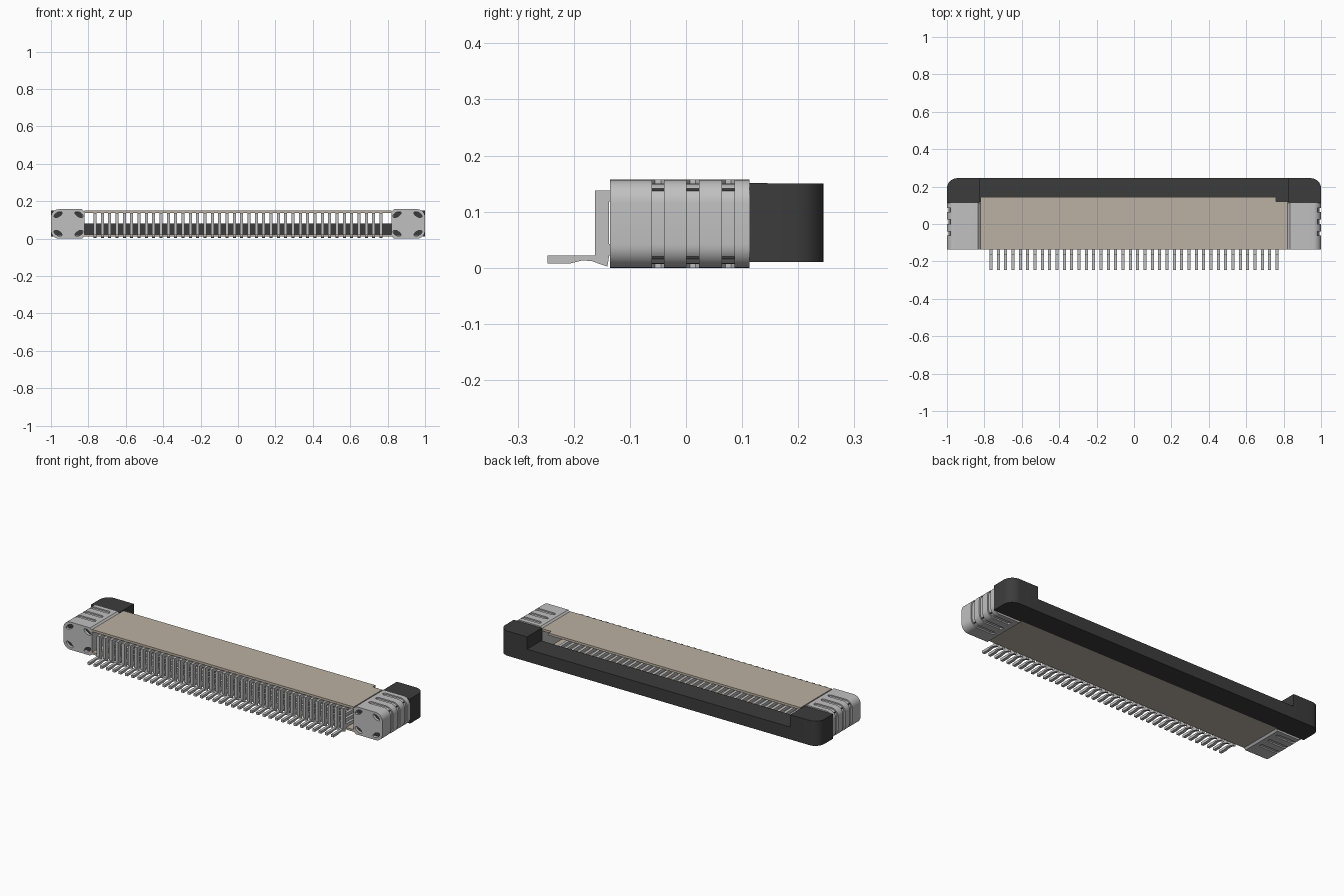
import bpy, bmesh, math
from mathutils import Matrix

old = bpy.data.objects.get("Cube")
if old:
    bpy.data.objects.remove(old)


def material(name, rgb):
    m = bpy.data.materials.new(name)
    m.use_nodes = True
    m.diffuse_color = (*rgb, 1)
    m.node_tree.nodes["Principled BSDF"].inputs["Base Color"].default_value = (*rgb, 1)
    return m


METAL = material("light grey metal", (0.53, 0.53, 0.53))
TAN = material("tan plastic", (0.50, 0.44, 0.36))
BLACK = material("black plastic", (0.045, 0.045, 0.045))


def finish(name, bm, mat, smooth=False):
    bmesh.ops.remove_doubles(bm, verts=bm.verts, dist=1e-5)
    bmesh.ops.recalc_face_normals(bm, faces=bm.faces)
    me = bpy.data.meshes.new(name)
    bm.to_mesh(me)
    bm.free()
    me.materials.append(mat)
    ob = bpy.data.objects.new(name, me)
    bpy.context.collection.objects.link(ob)
    if smooth:
        bpy.ops.object.select_all(action='DESELECT')
        ob.select_set(True)
        bpy.context.view_layer.objects.active = ob
        bpy.ops.object.shade_smooth_by_angle(angle=math.radians(30))
    return ob


def extrude(bm, points, vector):
    """Closed prism from a flat outline."""
    face = bm.faces.new([bm.verts.new(p) for p in points])
    out = bmesh.ops.extrude_face_region(bm, geom=[face], use_keep_orig=True)
    verts = [g for g in out["geom"] if isinstance(g, bmesh.types.BMVert)]
    bmesh.ops.translate(bm, verts=verts, vec=vector)


def box(bm, x0, x1, y0, y1, z0, z1):
    extrude(bm, [(x0, y0, z0), (x1, y0, z0), (x1, y1, z0), (x0, y1, z0)], (0, 0, z1 - z0))


def arc(cx, cy, r, start, end, steps=8):
    angles = [math.radians(start + (end - start) * i / steps) for i in range(steps + 1)]
    return [(cx + r * math.cos(a), cy + r * math.sin(a)) for a in angles]


# Housing: two thin plates with an open slot between them
bm = bmesh.new()
top = [(-.82, -.135), (.82, -.135), (.82, .12), (.76, .12), (.76, .145), (-.82, .145)]
extrude(bm, [(x, y, .138) for x, y in top], (0, 0, .013))
finish("housing_top_plate", bm, TAN)
bm = bmesh.new()
box(bm, -.825, .825, -.135, .118, .01, .022)
finish("housing_bottom_plate", bm, TAN)

# Slider: low bar with taller rounded ends and arms inside the caps
bm = bmesh.new()
box(bm, -.825, .825, .118, .245, .01, .08)
for s in (-1, 1):
    outline = [(.825, .113), (1, .113)] + arc(.945, .19, .055, 0, 90) + [(.825, .245)]
    extrude(bm, [(s * x, y, .01) for x, y in outline], (0, 0, .14))
    box(bm, s * .832, s * .985, -.12, .12, .016, .141)
finish("slider", bm, BLACK, True)

# Contacts: upright, soldering foot and two beams reaching into the slot
COUNT, PITCH, WIDTH = 40, .0392, .016
bm = bmesh.new()
profile = [(-.247, .008), (-.205, .008), (-.185, .013), (-.168, .012), (-.152, .006),
           (-.14, .002), (-.137, .022), (.1, .022), (.1, .034), (-.137, .042),
           (-.137, .118), (.12, .124), (.12, .138), (-.162, .138), (-.162, .022), (-.247, .022)]
first = -PITCH * (COUNT - 1) / 2 - WIDTH / 2
extrude(bm, [(first, y, z) for y, z in profile], (WIDTH, 0, 0))
pins = finish("contacts", bm, METAL)
array = pins.modifiers.new("row", 'ARRAY')
array.count = COUNT
array.use_relative_offset = False
array.use_constant_offset = True
array.constant_offset_displace = (PITCH, 0, 0)

# Metal end caps: lofted sections, with grooves wrapping the outer side
HEIGHT, RADIUS, DEPTH = .157, .042, .007


def section(x0, inset):
    d = DEPTH if inset else 0
    lower = [(.833, 0), (x0, 0), (x0, d)] + arc(1 - RADIUS, RADIUS, RADIUS - d, -90, 0)
    upper = [(x, HEIGHT - z) for x, z in reversed(lower)]
    return [(.82, .013)] + lower + upper + [(.82, HEIGHT - .013)]


stations = [(-.135, .865, False)]
for c in (-.05, .012, .075):
    stations += [(c - .011, .867, False), (c - .011, .867, True), (c - .005, .857, True),
                 (c + .005, .857, True), (c + .011, .867, True), (c + .011, .867, False)]
stations.append((.113, .865, False))

for s, side in ((1, "left"), (-1, "right")):
    bm = bmesh.new()
    loops = [[bm.verts.new((s * x, y, z)) for x, z in section(x0, g)] for y, x0, g in stations]
    for a, b in zip(loops, loops[1:]):
        for i in range(len(a)):
            j = (i + 1) % len(a)
            bm.faces.new((a[i], a[j], b[j], b[i]))
    bm.faces.new(loops[0])
    bm.faces.new(loops[-1])
    bmesh.ops.dissolve_degenerate(bm, dist=1e-5, edges=bm.edges)
    cap = finish(side + "_end_cap", bm, METAL, True)

    # Slanted openings in the corners of the front wall
    bm = bmesh.new()
    for x, tilt in ((.962, -1), (.85, 1)):
        for v in (-1, 1):
            place = (Matrix.Translation((s * x, -.135, HEIGHT / 2 + v * .05))
                     @ Matrix.Rotation(-s * v * tilt * math.radians(30), 4, 'Y')
                     @ Matrix.Diagonal((.024, 1, .012, 1))
                     @ Matrix.Rotation(math.pi / 2, 4, 'X'))
            bmesh.ops.create_cone(bm, cap_ends=True, segments=16, radius1=1, radius2=1,
                                  depth=.05, matrix=place)
    cutter = finish(side + "_cap_opening_cutter", bm, METAL)
    cutter.hide_render = True
    cutter.hide_set(True)
    cut = cap.modifiers.new("openings", 'BOOLEAN')
    cut.operation = 'DIFFERENCE'
    cut.solver = 'EXACT'
    cut.object = cutter
